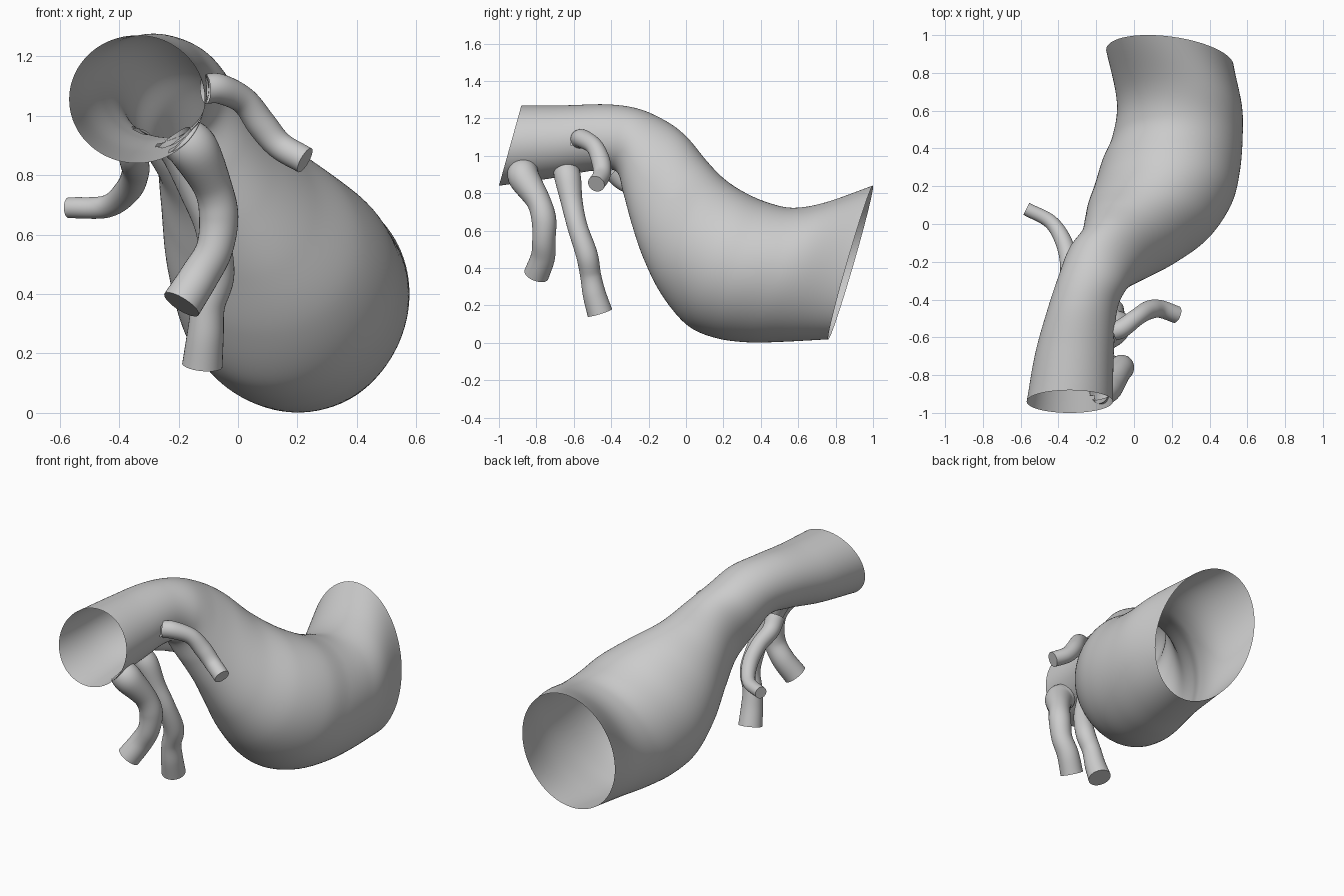
import bpy, bmesh
from math import sin, cos, pi
from mathutils import Vector

if "Cube" in bpy.data.objects:
    bpy.data.objects.remove(bpy.data.objects["Cube"])

SIDES = 96


def spline(rows, steps):
    """Catmull-Rom interpolation of rows of numbers."""
    rows = [Vector(r) for r in rows]
    pts = [rows[0] * 2 - rows[1]] + rows + [rows[-1] * 2 - rows[-2]]
    out = []
    for i in range(1, len(pts) - 2):
        a, b, c, d = pts[i - 1:i + 3]
        for k in range(steps):
            t = k / steps
            out.append(0.5 * (2 * b + (c - a) * t + (2 * a - 5 * b + 4 * c - d) * t * t
                              + (3 * b - a - 3 * c + d) * t ** 3))
    return out + [rows[-1]]


def loft(name, rings, cap_end=False, holes=()):
    """Skin a list of (centre, side vector, up vector) ellipses."""
    bm = bmesh.new()
    n = SIDES if not cap_end else 32
    loops = [[bm.verts.new(c + s * cos(2 * pi * i / n) + u * sin(2 * pi * i / n))
              for i in range(n)] for c, s, u in rings]
    for a, b in zip(loops, loops[1:]):
        for i in range(n):
            j = (i + 1) % n
            bm.faces.new((a[i], b[i], b[j], a[j]))
    if cap_end:
        bm.faces.new(loops[-1])
    bmesh.ops.recalc_face_normals(bm, faces=bm.faces)
    # branch openings in the wall
    gone = [f for f in bm.faces
            if any((f.calc_center_median() - p).length < r for p, r in holes)]
    if gone:
        bmesh.ops.delete(bm, geom=gone, context='FACES')
    me = bpy.data.meshes.new(name)
    bm.to_mesh(me)
    bm.free()
    ob = bpy.data.objects.new(name, me)
    bpy.context.collection.objects.link(ob)
    bpy.context.view_layer.objects.active = ob
    ob.select_set(True)
    bpy.ops.object.shade_smooth_by_angle(angle=0.8)
    ob.select_set(False)


# Branches: x, y, z, radius along each path
branches = {
    "front_branch": [(-.185, -.87, .92, .08), (-.145, -.865, .88, .083), (-.085, -.79, .76, .065),
                     (-.065, -.76, .66, .066), (-.08, -.76, .55, .062), (-.13, -.765, .46, .065),
                     (-.19, -.8, .365, .068)],
    "middle_branch": [(-.22, -.64, .92, .07), (-.185, -.63, .87, .07), (-.14, -.61, .75, .058),
                      (-.09, -.58, .62, .054), (-.07, -.53, .47, .058), (-.1, -.51, .36, .056),
                      (-.11, -.49, .26, .062), (-.12, -.46, .16, .068)],
    "right_branch": [(-.11, -.57, 1.09, .05), (-.06, -.55, 1.09, .05), (.02, -.49, 1.05, .046),
                     (.08, -.455, .97, .05), (.14, -.45, .9, .047), (.225, -.48, .85, .046)],
    "left_branch": [(-.34, -.39, .92, .055), (-.35, -.33, .86, .05), (-.345, -.22, .81, .046),
                    (-.37, -.1, .75, .045), (-.44, .01, .695, .038), (-.57, .08, .69, .035)],
}

# Main vessel: centre x, x lean, half width, side dy, side dz, top y, top z, bottom y, bottom z
sections = [
    (-.34, 0, .228, 0, .0, -.88, 1.27, -1, .84),
    (-.315, 0, .208, 0, 0, -.65, 1.27, -.72, .88),
    (-.275, 0, .185, 0, 0, -.42, 1.275, -.5, .92),
    (-.22, 0, .18, -.03, 0, -.25, 1.25, -.37, .915),
    (-.16, -.01, .19, -.05, .0, -.1, 1.18, -.325, .79),
    (-.08, -.02, .2, -.06, .0, 0, 1.1, -.28, .63),
    (.0, -.02, .26, -.06, .0, .1, .98, -.22, .45),
    (.085, -.01, .33, -.05, .02, .2, .88, -.13, .26),
    (.155, 0, .365, -.03, .04, .32, .8, 0, .1),
    (.195, 0, .365, -.02, .04, .45, .745, .15, .03),
    (.23, 0, .345, 0, .04, .58, .72, .33, .005),
    (.24, -.02, .33, 0, .04, .75, .75, .52, .008),
    (.19, -.09, .325, -.01, .03, 1, .84, .76, .02),
]
rings = []
for cx, lean, w, sy, sz, ty, tz, by, bz in spline(sections, 10):
    rings.append((Vector((cx, (ty + by) / 2, (tz + bz) / 2)), Vector((w, sy, sz)),
                  Vector((lean, (ty - by) / 2, (tz - bz) / 2))))
holes = [(Vector(p[0][:3]), p[0][3] * .85) for p in branches.values()]
loft("main_vessel", rings, holes=holes)

# Branch tubes
for name, path in branches.items():
    pts = spline(path, 8)
    rings, side = [], Vector((0, 1, 0))
    for i, p in enumerate(pts):
        d = (pts[min(i + 1, len(pts) - 1)] - pts[max(i - 1, 0)]).to_3d().normalized()
        side = (side - d * side.dot(d)).normalized()
        rings.append((p.to_3d(), side * p[3], d.cross(side) * p[3]))
    loft(name, rings, cap_end=True)
